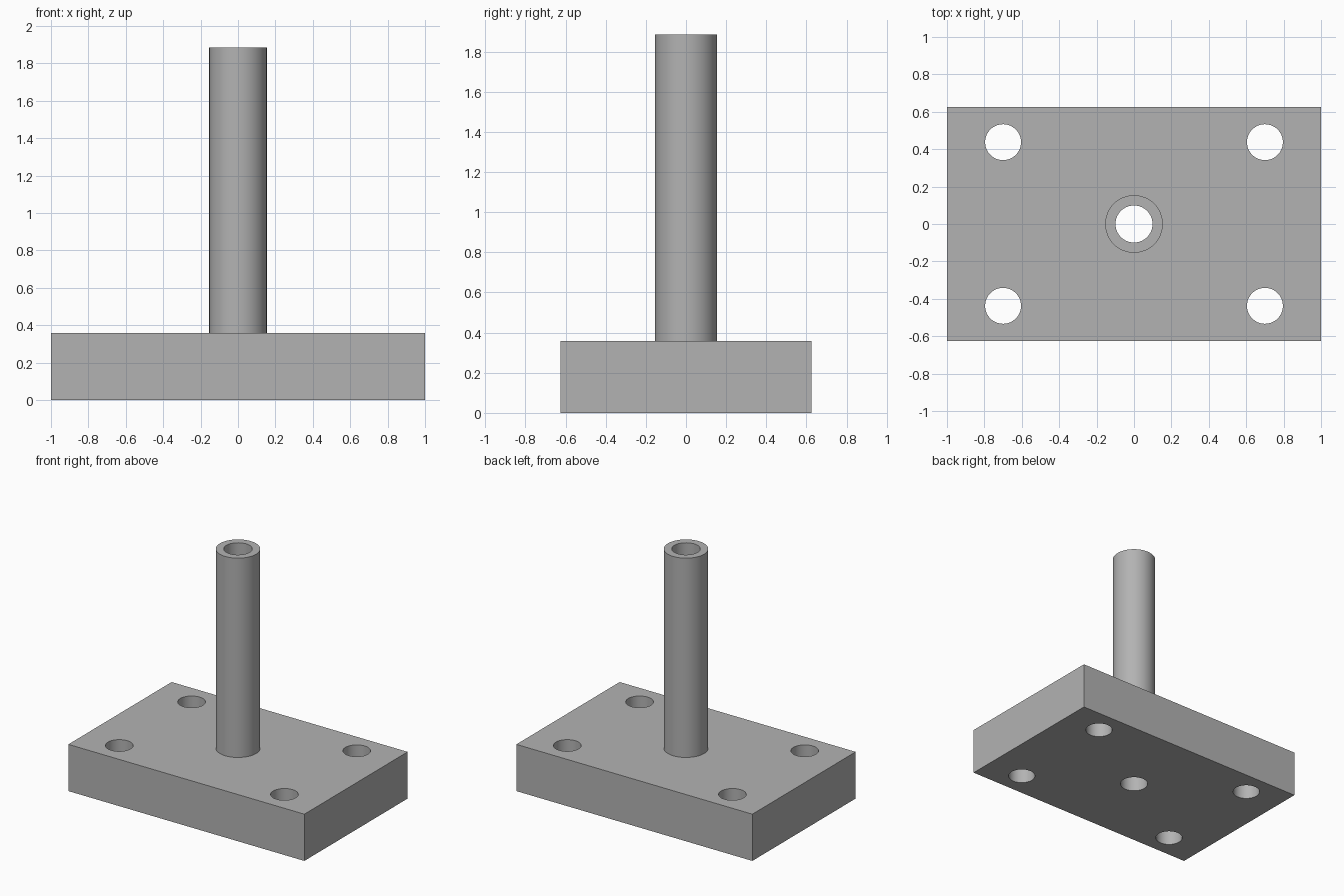
import bpy
import bmesh
from math import radians

PLATE_X, PLATE_Y, PLATE_TOP = 1.0, 0.625, 0.358
TUBE_TOP, TUBE_R, BORE_R = 1.885, 0.154, 0.099
HOLE_X, HOLE_Y, HOLE_R = 0.70, 0.4375, 0.096
SIDES = 64

default = bpy.data.objects.get("Cube")
if default:
    bpy.data.objects.remove(default, do_unlink=True)

# Single grey metal
grey = bpy.data.materials.new("grey metal")
grey.use_nodes = True
COLOUR = (0.45, 0.45, 0.45, 1)
grey.diffuse_color = COLOUR
grey.node_tree.nodes["Principled BSDF"].inputs["Base Color"].default_value = COLOUR


def select_only(obj):
    bpy.ops.object.select_all(action='DESELECT')
    obj.select_set(True)
    bpy.context.view_layer.objects.active = obj


def finish(obj):
    select_only(obj)
    bpy.ops.object.shade_smooth_by_angle(angle=radians(30))


def drill(obj, x, y, radius):
    """Cut a vertical through hole."""
    bpy.ops.mesh.primitive_cylinder_add(vertices=SIDES, radius=radius, depth=2,
                                        location=(x, y, 0))
    cutter = bpy.context.object
    cutter.hide_render = True
    cut = obj.modifiers.new("hole", 'BOOLEAN')
    cut.operation, cut.solver, cut.object = 'DIFFERENCE', 'EXACT', cutter
    select_only(obj)
    bpy.ops.object.modifier_apply(modifier=cut.name)
    bpy.data.objects.remove(cutter, do_unlink=True)


# Base plate
bpy.ops.mesh.primitive_cube_add(size=2, location=(0, 0, PLATE_TOP / 2))
plate = bpy.context.object
plate.name = "base_plate"
plate.scale = (PLATE_X, PLATE_Y, PLATE_TOP / 2)
bpy.ops.object.transform_apply(location=True, scale=True)
plate.data.materials.append(grey)

# Four bolt holes and the central bore
for sx in (-1, 1):
    for sy in (-1, 1):
        drill(plate, sx * HOLE_X, sy * HOLE_Y, HOLE_R)
drill(plate, 0, 0, BORE_R)
finish(plate)

# Hollow post: a wall profile spun about the vertical axis
bm = bmesh.new()
profile = [bm.verts.new((r, 0, z)) for r, z in
           ((BORE_R, PLATE_TOP), (TUBE_R, PLATE_TOP),
            (TUBE_R, TUBE_TOP), (BORE_R, TUBE_TOP))]
edges = [bm.edges.new((profile[i], profile[(i + 1) % 4])) for i in range(4)]
bmesh.ops.spin(bm, geom=profile + edges, cent=(0, 0, 0), axis=(0, 0, 1),
               angle=radians(360), steps=SIDES, use_merge=True)
bmesh.ops.remove_doubles(bm, verts=bm.verts, dist=0.0001)
bmesh.ops.recalc_face_normals(bm, faces=bm.faces)
mesh = bpy.data.meshes.new("hollow_post")
bm.to_mesh(mesh)
bm.free()
post = bpy.data.objects.new("hollow_post", mesh)
bpy.context.collection.objects.link(post)
mesh.materials.append(grey)
finish(post)
